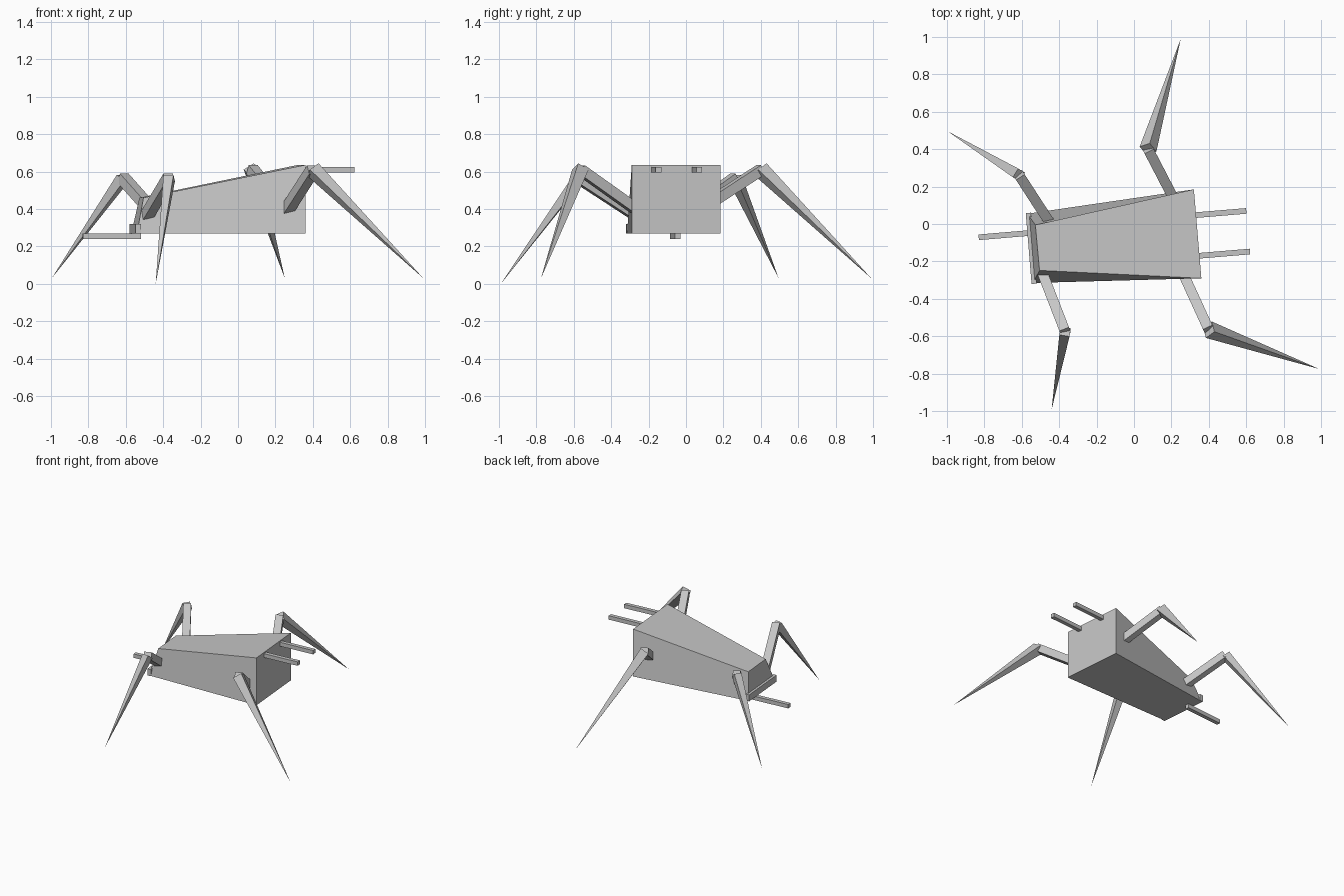
import bpy, bmesh
from math import radians
from mathutils import Vector, Matrix

cube = bpy.data.objects.get("Cube")
if cube:
    bpy.data.objects.remove(cube, do_unlink=True)

grey = bpy.data.materials.new("plain grey")
grey.use_nodes = True
COLOR = (0.56, 0.56, 0.56, 1)
grey.diffuse_color = COLOR
for node in grey.node_tree.nodes:
    if node.type == 'BSDF_PRINCIPLED':
        node.inputs["Base Color"].default_value = COLOR


def finish(name, bm):
    bmesh.ops.recalc_face_normals(bm, faces=bm.faces[:])
    mesh = bpy.data.meshes.new(name)
    bm.to_mesh(mesh)
    bm.free()
    mesh.materials.append(grey)
    obj = bpy.data.objects.new(name, mesh)
    bpy.context.scene.collection.objects.link(obj)
    return obj


def strut(name, start, end, width, tip=None, roll=45):
    """Square bar between two points, or a spike when tip is zero."""
    start, end = Vector(start), Vector(end)
    d = end - start
    tip = width if tip is None else tip
    bm = bmesh.new()
    bmesh.ops.create_cone(bm, cap_ends=True, segments=4, depth=d.length,
                          radius1=width * 0.7071, radius2=tip * 0.7071)
    bmesh.ops.remove_doubles(bm, verts=bm.verts[:], dist=0.0001)
    turn = d.to_track_quat('Z', 'Y').to_matrix().to_4x4()
    place = Matrix.Translation((start + end) / 2)
    bm.transform(place @ turn @ Matrix.Rotation(radians(roll), 4, 'Z'))
    return finish(name, bm)


# Wedge body: lower and upper outlines
lower = [(-0.54, -0.315, 0.27), (0.36, -0.29, 0.27),
         (0.32, 0.185, 0.27), (-0.57, 0.055, 0.27)]
upper = [(-0.505, -0.248, 0.46), (0.36, -0.29, 0.635),
         (0.32, 0.185, 0.635), (-0.527, -0.005, 0.46)]
bm = bmesh.new()
lo = [bm.verts.new(p) for p in lower]
hi = [bm.verts.new(p) for p in upper]
bm.faces.new(lo)
bm.faces.new(hi)
for i in range(4):
    j = (i + 1) % 4
    bm.faces.new((lo[i], lo[j], hi[j], hi[i]))
finish("body", bm)

# Lip across the narrow end
bm = bmesh.new()
bmesh.ops.create_cube(bm, size=1)
bm.transform(Matrix.Translation((-0.549, -0.13, 0.295))
             @ Matrix.Rotation(radians(4.7), 4, 'Z')
             @ Matrix.Diagonal((0.028, 0.38, 0.05, 1)))
finish("end_lip", bm)

# Rods
strut("upper_rod_back", (0.30, 0.045, 0.61), (0.60, 0.07, 0.61), 0.03)
strut("upper_rod_front", (0.32, -0.172, 0.61), (0.62, -0.147, 0.61), 0.03)
strut("lower_rod", (-0.52, -0.045, 0.255), (-0.83, -0.071, 0.255), 0.03)

# Legs: hip, knee, foot, spike width and spike roll
legs = {
    "front_right": ((-0.49, -0.26, 0.36), (-0.368, -0.575, 0.565),
                    (-0.44, -0.99, 0.0), 0.055, 45),
    "front_left": ((0.265, -0.27, 0.40), (0.40, -0.565, 0.61),
                   (0.99, -0.775, 0.03), 0.066, 0),
    "back_left": ((0.21, 0.14, 0.44), (0.075, 0.40, 0.61),
                  (0.25, 0.99, 0.03), 0.066, 0),
    "back_right": ((-0.455, 0.015, 0.385), (-0.615, 0.262, 0.565),
                   (-0.995, 0.495, 0.03), 0.055, 45),
}
for side, (hip, knee, foot, size, roll) in legs.items():
    strut(side + "_upper_leg", hip, knee, 0.055)
    strut(side + "_lower_leg", knee, foot, size, 0, roll)
